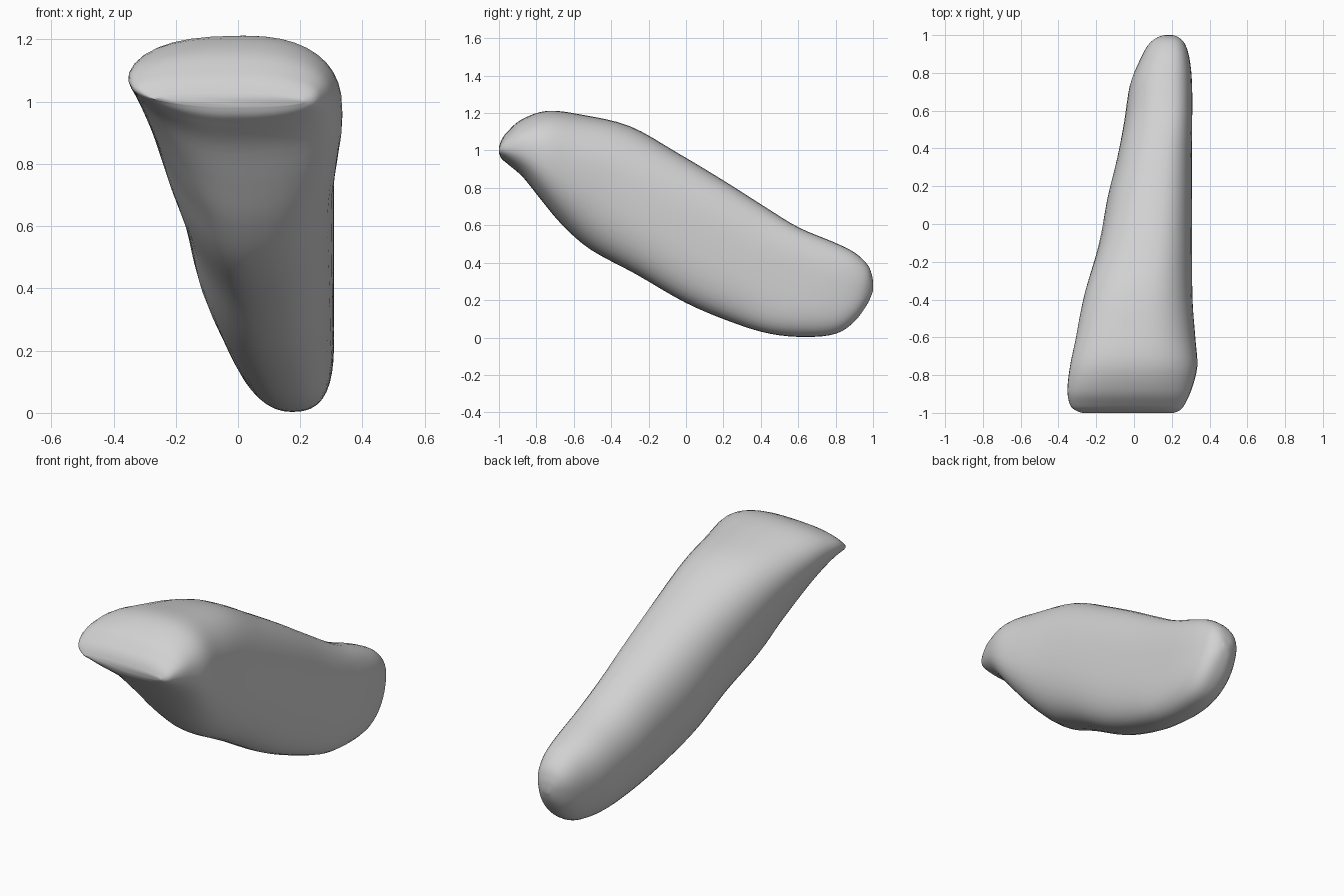
import bpy
import bmesh
from math import cos, sin, pi, copysign
from mathutils import Vector

if "Cube" in bpy.data.objects:
    bpy.data.objects.remove(bpy.data.objects["Cube"], do_unlink=True)

RING = 40    # points around each cross-section
STEPS = 4    # rings between neighbouring sections

# Cross-sections from biting edge to root tip:
# upper y, upper z, lower y, lower z, smallest x, largest x, ridge shift
sections = [
    (-1, 1.02, -1, .985, -.25, .21, 0),
    (-.985, 1.06, -.985, .955, -.285, .245, 0),
    (-.955, 1.1, -.95, .925, -.31, .27, 0),
    (-.88, 1.165, -.87, .855, -.32, .305, 0),
    (-.74, 1.212, -.77, .73, -.305, .335, 0),
    (-.55, 1.19, -.66, .6, -.273, .325, 0),
    (-.3, 1.13, -.51, .47, -.24, .31, .01),
    (-.05, .99, -.27, .34, -.182, .308, .02),
    (.2, .84, 0, .185, -.14, .308, .03),
    (.42, .7, .25, .08, -.085, .308, .03),
    (.6, .59, .45, .02, -.05, .308, .04),
    (.79, .51, .64, .003, -.02, .308, .03),
    (.9, .455, .8, .02, .03, .297, .02),
    (.97, .39, .9, .085, .075, .275, .01),
    (.995, .33, .97, .18, .125, .24, 0),
    (1, .29, 1, .25, .165, .205, 0),
]


def spline(a, b, c, d, t):
    """Smooth interpolation between b and c."""
    return tuple(q + .5 * t * (r - p + t * (2 * p - 5 * q + 4 * r - s
                                            + t * (3 * (q - r) + s - p)))
                 for p, q, r, s in zip(a, b, c, d))


def smooth_sections(rows):
    """Fill in extra sections along the length."""
    last = len(rows) - 1
    result = []
    for i in range(last):
        neighbours = (rows[max(i - 1, 0)], rows[i],
                      rows[i + 1], rows[min(i + 2, last)])
        for step in range(STEPS):
            result.append(spline(*neighbours, step / STEPS))
    return result + [rows[last]]


def rounded(value, power):
    """Superellipse profile term that keeps its sign."""
    return copysign(abs(value) ** power, value)


def section_points(row, power):
    """Closed rounded outline through one tilted section."""
    upper_y, upper_z, lower_y, lower_z, x_min, x_max, shift = row
    upper = Vector((0, upper_y, upper_z))
    lower = Vector((0, lower_y, lower_z))
    middle, half = (upper + lower) / 2, (upper - lower) / 2
    # The right side narrows towards its underside, most at the crown
    taper = min(.4, max(.15, .15 - .45 * middle.y))
    for k in range(RING):
        angle = 2 * pi * k / RING
        across = rounded(cos(angle), power)
        along = rounded(sin(angle), power)
        if across < 0:
            across *= 1 + taper * along
        point = middle + half * along
        point.x = ((x_min + x_max) / 2 + across * (x_max - x_min) / 2
                   + shift * along * along)
        yield point


def loft(name, rows, material):
    """Skin the sections into one closed smooth surface."""
    bm = bmesh.new()
    rings = [[bm.verts.new(p) for p in section_points(row, .83)]
             for row in rows]
    for first, second in zip(rings, rings[1:]):
        for k in range(RING):
            n = (k + 1) % RING
            bm.faces.new((first[k], first[n], second[n], second[k]))
    bm.faces.new(rings[0])
    bm.faces.new(rings[-1])
    bmesh.ops.recalc_face_normals(bm, faces=bm.faces)
    for face in bm.faces:
        face.smooth = True
    mesh = bpy.data.meshes.new(name)
    bm.to_mesh(mesh)
    bm.free()
    mesh.materials.append(material)
    obj = bpy.data.objects.new(name, mesh)
    bpy.context.collection.objects.link(obj)


def flat_material(name, colour):
    material = bpy.data.materials.new(name)
    material.use_nodes = True
    material.diffuse_color = colour
    shader = material.node_tree.nodes["Principled BSDF"]
    shader.inputs["Base Color"].default_value = colour
    return material


# Crown and root form one continuous tooth
light_grey = flat_material("light_grey", (.64, .64, .64, 1))
loft("incisor_tooth", smooth_sections(sections), light_grey)
